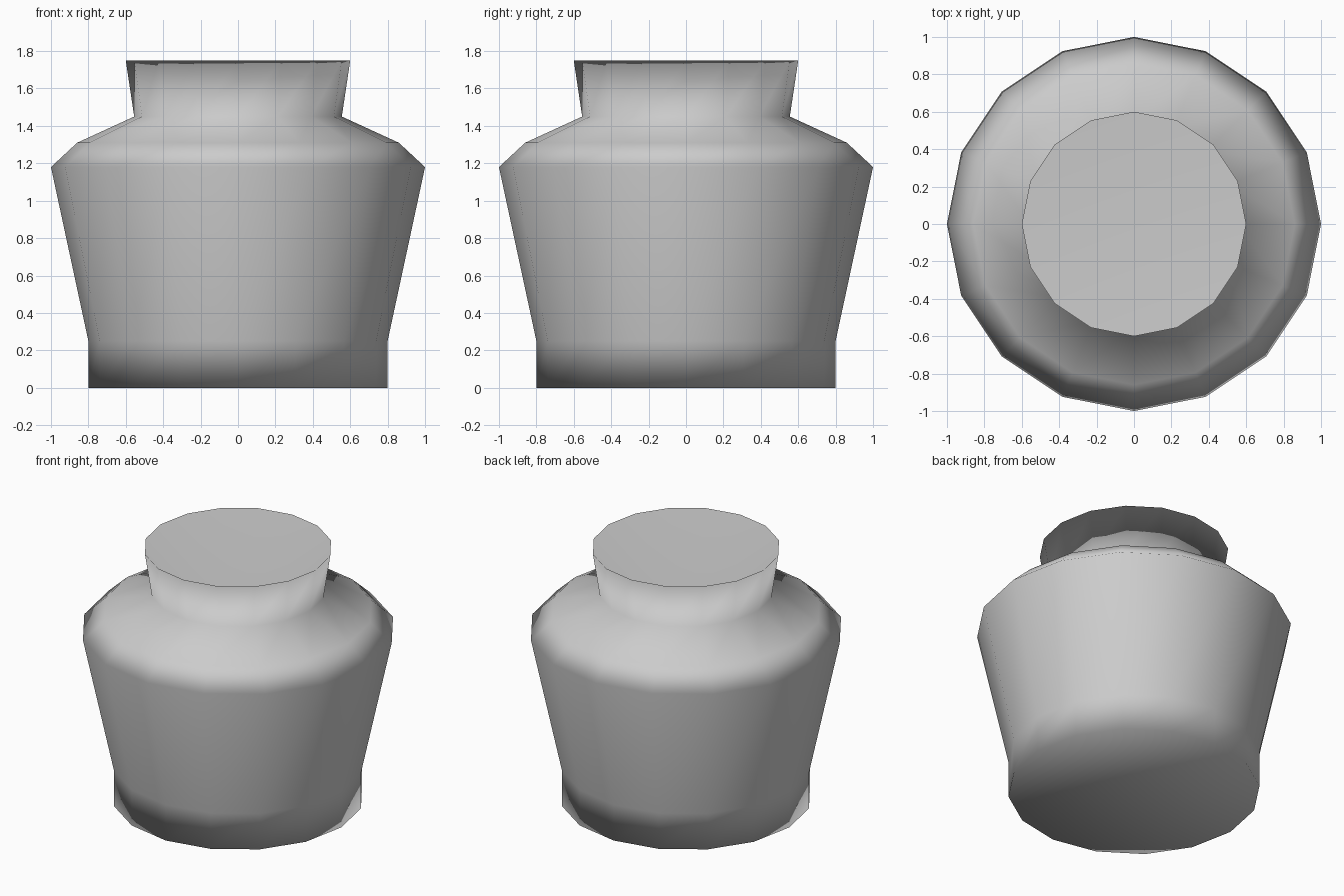
import bpy, bmesh
from math import cos, sin, tau

if "Cube" in bpy.data.objects:
    bpy.data.objects.remove(bpy.data.objects["Cube"])

SIDES = 16


def lathe(name, profile):
    """Revolve (radius, z) points around z; zero radius becomes a single point."""
    bm = bmesh.new()
    rings = []
    for r, z in profile:
        if r == 0:
            rings.append([bm.verts.new((0, 0, z))] * SIDES)
        else:
            rings.append([bm.verts.new((r * cos(tau * i / SIDES), r * sin(tau * i / SIDES), z))
                          for i in range(SIDES)])
    for low, high in zip(rings, rings[1:]):
        for i in range(SIDES):
            j = (i + 1) % SIDES
            bm.faces.new(dict.fromkeys((low[i], low[j], high[j], high[i])))
    bmesh.ops.recalc_face_normals(bm, faces=bm.faces)
    for f in bm.faces:
        f.smooth = True
    mesh = bpy.data.meshes.new(name)
    bm.to_mesh(mesh)
    bm.free()
    obj = bpy.data.objects.new(name, mesh)
    bpy.context.collection.objects.link(obj)
    return obj


# Pot: base, foot, tapered body, shoulder, flared neck, sunken mouth
pot = lathe("pot", [
    (0, 0), (0.80, 0), (0.80, 0.25), (1.00, 1.18), (0.86, 1.31),
    (0.555, 1.45), (0.60, 1.75), (0, 1.15),
])

# Soft shading dominated by the large faces
weighted = pot.modifiers.new("soft_normals", 'WEIGHTED_NORMAL')
weighted.mode = 'FACE_AREA'
